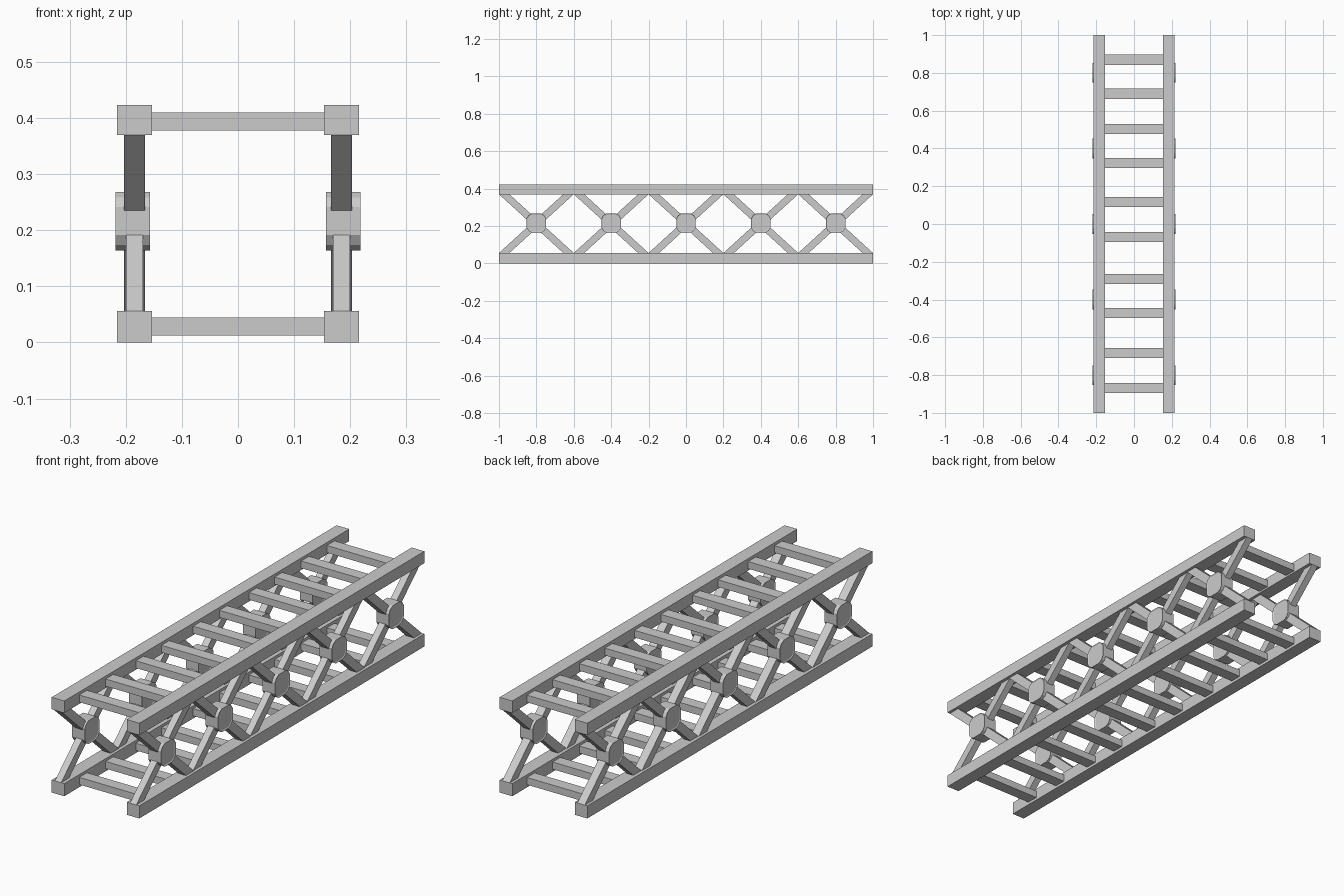
import bpy, bmesh

if "Cube" in bpy.data.objects:
    bpy.data.objects.remove(bpy.data.objects["Cube"])

SIDE_X = 0.1845          # centre line of each side frame
Z_LOW, Z_HIGH = 0.056, 0.37
HUB_Z = 0.216


def prism(name, profile, x0, x1, recess=0.0):
    """Extrude a (y, z) profile along x; optionally recess both end faces."""
    bm = bmesh.new()
    base = bm.faces.new([bm.verts.new((x0, y, z)) for y, z in profile])
    ext = bmesh.ops.extrude_face_region(bm, geom=[base], use_keep_orig=True)
    top = [v for v in ext["geom"] if isinstance(v, bmesh.types.BMVert)]
    bmesh.ops.translate(bm, verts=top, vec=(x1 - x0, 0, 0))
    bmesh.ops.recalc_face_normals(bm, faces=bm.faces)
    if recess:
        caps = [f for f in bm.faces if abs(f.normal.x) > 0.9]
        bmesh.ops.inset_individual(bm, faces=caps, thickness=0.006)
        for f in caps:
            shift = -recess if f.normal.x > 0 else recess
            bmesh.ops.translate(bm, verts=f.verts[:], vec=(shift, 0, 0))
    mesh = bpy.data.meshes.new(name)
    bm.to_mesh(mesh)
    bm.free()
    obj = bpy.data.objects.new(name, mesh)
    bpy.context.collection.objects.link(obj)
    return obj


def bar(name, x0, x1, y0, y1, z0, z1):
    return prism(name, [(y0, z0), (y1, z0), (y1, z1), (y0, z1)], x0, x1)


# Twelve-sided rounded-square outline for the hubs
quarter = [(0.052, 0.025), (0.042, 0.042), (0.025, 0.052)]
hub_outline = []
for _ in range(4):
    hub_outline += quarter
    quarter = [(-z, y) for y, z in quarter]

for s, side in ((-1, "left"), (1, "right")):
    cx = s * SIDE_X
    # Long chords
    bar(f"{side}_bottom_chord", cx - 0.031, cx + 0.031, -1, 1, 0, Z_LOW)
    bar(f"{side}_top_chord", cx - 0.031, cx + 0.031, -1, 1, Z_HIGH, 0.423)

    # Five crossed panels, each with a hub at its middle
    for i in range(5):
        yc = -0.8 + 0.4 * i
        for d, half, label in ((1, 0.0155, "rising"), (-1, 0.0185, "falling")):
            pts = [(yc - d * 0.2, Z_LOW), (yc - d * 0.144, Z_LOW),
                   (yc + d * 0.2, Z_HIGH), (yc + d * 0.144, Z_HIGH)]
            prism(f"{side}_{label}_brace_{i + 1}", pts, cx - half, cx + half)
        hx = s * 0.1875
        prism(f"{side}_hub_{i + 1}",
              [(yc + y, HUB_Z + z) for y, z in hub_outline],
              hx - 0.031, hx + 0.031, recess=0.003)

# Cross rungs between the side frames, top and bottom
rung_y = [-0.868, -0.683, -0.471, -0.291, -0.069, 0.116, 0.323, 0.503, 0.69, 0.87]
for i, y in enumerate(rung_y):
    for z, level in ((0.028, "bottom"), (0.394, "top")):
        bar(f"{level}_rung_{i + 1}", -0.155, 0.155,
            y - 0.027, y + 0.027, z - 0.016, z + 0.016)
